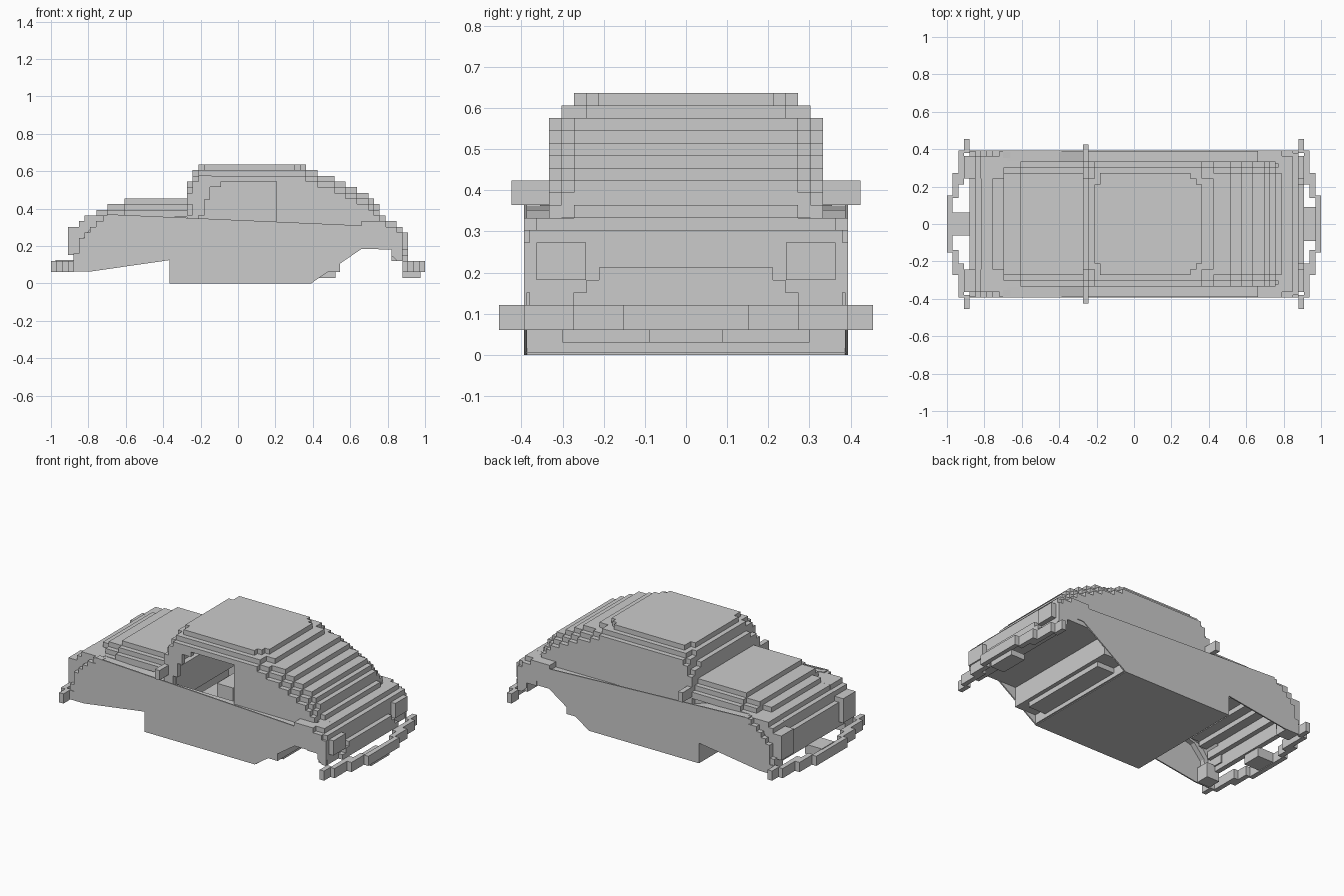
import bpy, bmesh
from mathutils import Vector

cube = bpy.data.objects.get("Cube")
if cube:
    bpy.data.objects.remove(cube, do_unlink=True)

grey = bpy.data.materials.new("body_grey")
grey.use_nodes = True
grey.diffuse_color = (0.6, 0.6, 0.6, 1)
grey.node_tree.nodes["Principled BSDF"].inputs["Base Color"].default_value = (0.6, 0.6, 0.6, 1)

U = 1 / 33                      # size of one block
WIDE = 13 * U                   # half width of the lower body
INNER = WIDE - .004             # half width inside the side panels


def prism(name, outline, axis, a, b):
    """Extrude an outline along x (outline in y, z) or y (outline in x, z)."""
    bm = bmesh.new()
    place = (lambda p: (a, p[0], p[1])) if axis == "x" else (lambda p: (p[0], a, p[1]))
    face = bm.faces.new([bm.verts.new(place(p)) for p in outline])
    grown = bmesh.ops.extrude_face_region(bm, geom=[face])["geom"]
    shift = Vector((b - a, 0, 0)) if axis == "x" else Vector((0, b - a, 0))
    bmesh.ops.translate(bm, vec=shift, verts=[g for g in grown if isinstance(g, bmesh.types.BMVert)])
    bmesh.ops.recalc_face_normals(bm, faces=bm.faces)
    mesh = bpy.data.meshes.new(name)
    bm.to_mesh(mesh)
    bm.free()
    mesh.materials.append(grey)
    obj = bpy.data.objects.new(name, mesh)
    bpy.context.collection.objects.link(obj)
    return obj


def prism_pair(name, outline, y0, y1):
    prism("left_" + name, outline, "y", y0, y1)
    prism("right_" + name, outline, "y", -y1, -y0)


def rect(x0, x1, z0, z1):
    return [(x0, z0), (x1, z0), (x1, z1), (x0, z1)]


def box(name, x0, x1, y0, y1, z0, z1):
    prism(name, rect(x0, x1, z0, z1), "y", y0, y1)


def pair(name, x0, x1, y0, y1, z0, z1):
    prism_pair(name, rect(x0, x1, z0, z1), y0, y1)


# Stepped shell of bonnet, roof and tail: start x, top height and corner cut, in blocks
steps = [(-29, 9, 1), (-28, 11, 1), (-27, 12, 1), (-25, 13, 1), (-23, 14, 0), (-20, 15, 0),
         (-9, 18, 1), (-8, 20, 1), (-7, 21, 2), (-6, 21, 0), (10, 21, 1), (11, 21, 2),
         (12, 20, 1), (14, 19, 0), (17, 18, 0), (19, 17, 0), (21, 16, 0),
         (23, 15, 0), (24, 14, 0), (25, 12, 0), (26, 11, 0), (28, 9, 0), (29, 9, 0)]
for i in range(len(steps) - 1):
    x0, top, cut = steps[i]
    x1 = steps[i + 1][0]
    low = min(steps[max(i - 1, 0)][1], steps[i + 1][1], top) - 2.3
    if i in (0, len(steps) - 2):
        low = 4
    half = [(11, low), (11, top - 2), (10, top - 2), (10, top - 1), (9 - cut, top - 1), (9 - cut, top)]
    ring = half + [(-y, z) for y, z in reversed(half)]
    prism(f"shell_step_{i + 1}", [(y * U, z * U) for y, z in ring], "x", x0 * U, x1 * U)

# Thin lower side panels with open wheel arches
nose_edge = [(-.85, .121), (-.85, .242), (-.82, .242), (-.82, .273), (-.79, .273),
             (-.79, .303), (-.758, .303), (-.758, .333), (-.7, .333), (-.7, .37)]
tail_edge = [(.66, .31), (.66, .333), (.79, .333), (.79, .303), (.85, .303),
             (.85, .273), (.879, .273)]
arches = [(.879, .121), (.85, .121), (.82, .15), (.82, .182), (.75, .182), (.75, .212),
          (.7, .212), (.39, 0), (-.365, 0), (-.365, .125), (-.78, .065), (-.879, .065), (-.879, .121)]
prism_pair("side_panel", nose_edge + tail_edge + arches, WIDE - .008, WIDE)

# Rounded rims joining side panels to the fenders
prism_pair("front_fender_rim", nose_edge + [(-.66, .364), (-.66, .31), (-.74, .29), (-.81, .21), (-.82, .121)],
           12 * U - .01, WIDE - .004)
prism_pair("rear_fender_rim", tail_edge + [(.879, .152), (.84, .152), (.84, .25), (.76, .28), (.66, .28)],
           11 * U - .01, WIDE - .004)

# Stepped front fenders carrying the headlamps
fender = [(-.909, .152), (-.909, .303), (-.85, .303), (-.85, .333), (-.82, .333), (-.82, .364),
          (-.68, .364), (-.68, .32), (-.79, .29), (-.84, .22), (-.84, .152)]
prism_pair("front_fender", fender, 8 * U, 12 * U)

# Ledges between side panels and cabin
ledge = [(-.72, .33), (-.72, .364), (-.4, .352), (-.25, .303), (.8, .3), (.8, .27), (-.4, .28)]
prism_pair("ledge", ledge, 10 * U, INNER)

# Cabin side walls, with the window open on one side only
crown = [(-.273, .29), (-.273, .485), (-.242, .485), (-.242, .545), (-.212, .545), (-.212, .576)]
for i in range(11, 20):
    end, top = steps[i + 1][0] * U, steps[i][1]
    crown += [(end, (top - 2) * U), (end, (steps[i + 1][1] - 2) * U)]
crown += [(.788, .29)]
prism("left_cabin_wall", crown, "y", 10 * U, 11 * U)
opening = [(.205, .29), (.205, .545), (-.09, .545), (-.09, .515), (-.15, .515),
           (-.15, .45), (-.18, .45), (-.18, .364), (-.212, .364), (-.212, .29)]
prism("right_cabin_wall", crown + opening, "y", -11 * U, -10 * U)

# Floor and stepped underbody
box("floor", -.365, .39, -INNER, INNER, 0, .03)
box("floor_step_wall", .37, .40, -INNER, INNER, .004, .09)
box("rear_floor", .39, .545, -INNER, INNER, .061, .09)
box("rear_floor_wall", .515, .545, -INNER, INNER, .065, .212)
box("luggage_floor", .52, .83, -INNER, INNER, .185, .212)
box("firewall", -.365, -.335, -INNER, INNER, .004, .33)
box("dashboard", -.34, -.21, -10 * U, 10 * U, .2, .4)

# Seats
box("front_seat", -.16, .05, -.15, .15, .03, .2)
box("front_seat_back", -.04, .07, -.15, .15, .15, .295)
box("rear_bench", .3, .52, -.3, .3, .03, .2)

# Nose, tail and lamps
box("nose_panel", -.879, -.85, -.333, .333, .121, .273)
box("tail_step", .77, .848, -.364, .364, .28, .333)
box("tail_panel", .82, .879, -.38, .38, .121, .303)
valance = [(.273, .121), (.273, .152), (.242, .152), (.242, .182), (.212, .182), (.212, .212)]
prism("tail_valance", valance + [(-y, z) for y, z in reversed(valance)], "x", .87, .909)
pair("tail_lamp", .83, .909, 8 * U, 12 * U, .182, .273)
pair("front_fender_foot", -.879, -.79, .303, INNER, .067, .16)

# Bumpers curve back in blocks towards the corners
for end, s in (("front", -1), ("rear", 1)):
    def span(a, b):
        return sorted((s * a, s * b))
    box(end + "_bumper_centre", *span(.97, 1), -.152, .152, .061, .121)
    pair(end + "_bumper_inner", *span(.939, .97), .14, .273, .061, .121)
    pair(end + "_bumper_outer", *span(.909, .939), .21, .394, .061, .121)
    pair(end + "_bumper_corner", *span(.879, .909), .38, .455, .061, .121)
box("front_bumper_bracket", -.975, -.86, -.061, .061, .065, .125)
box("rear_number_plate", .879, .975, -.09, .09, .03, .065)

# Door mirrors
pair("mirror", -.273, -.242, .32, .424, .364, .424)
